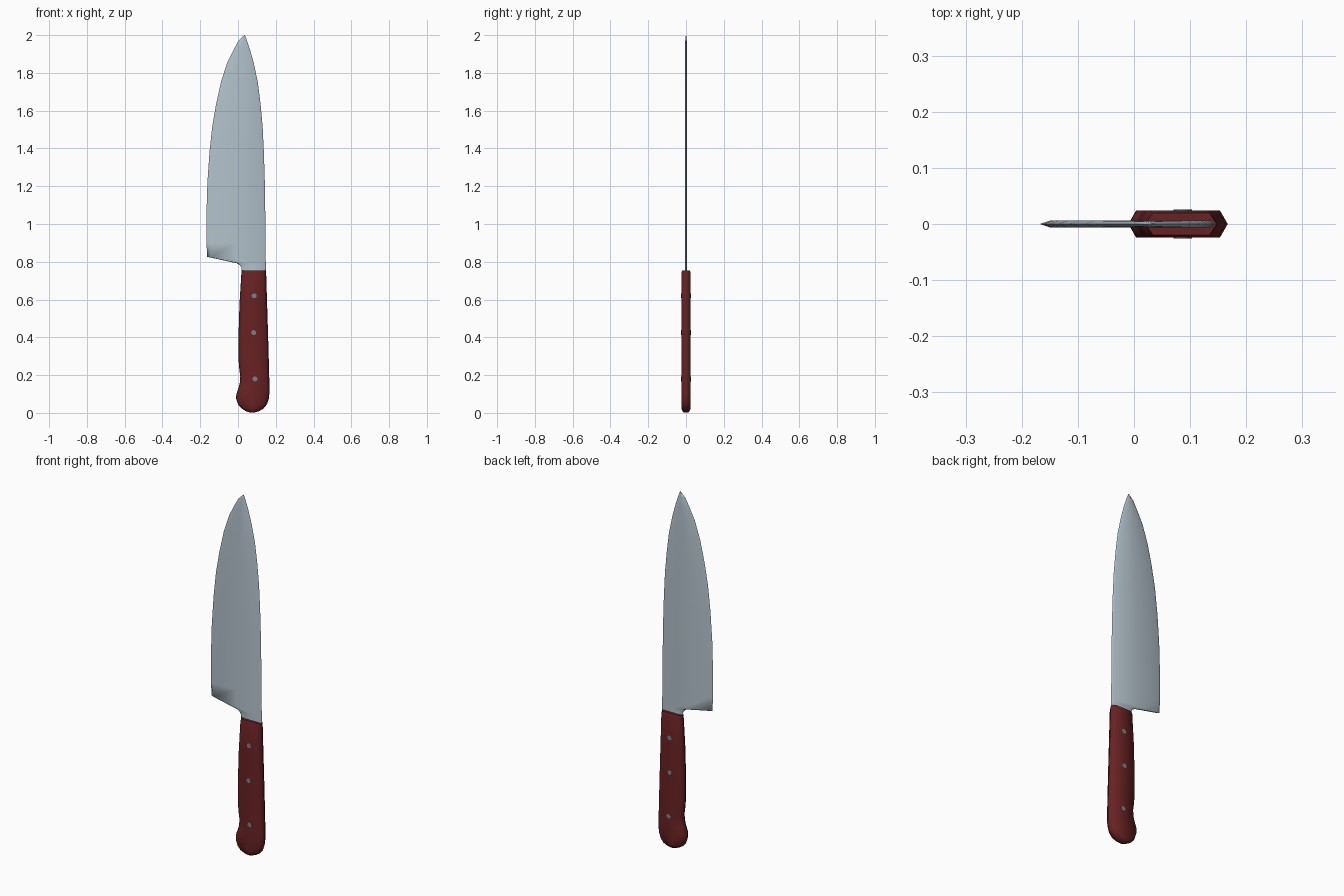
import bpy, bmesh, math


def material(name, rgb):
    m = bpy.data.materials.new(name)
    m.diffuse_color = (*rgb, 1)
    return m


red = material("dark red handle", (0.14, 0.016, 0.017))
steel = material("blade steel", (0.45, 0.54, 0.60))
grey = material("rivet grey", (0.19, 0.22, 0.27))


def loft(name, rows, bevel_l, bevel_r, mat):
    """Rows of (left x, left z, right x, right z, half thickness), bottom to top."""
    bm = bmesh.new()
    rings = []
    for xl, zl, xr, zr, t in rows:
        w = xr - xl
        fl, fr = min(bevel_l / w, 0.35), min(bevel_r / w, 0.35)
        section = [(0, 0), (fl, -t), (0.5, -t), (1 - fr, -t),
                   (1, 0), (1 - fr, t), (0.5, t), (fl, t)]
        rings.append([bm.verts.new((xl + w * f, y, zl + (zr - zl) * f)) for f, y in section])
    for a, b in zip(rings, rings[1:]):
        for i in range(8):
            j = (i + 1) % 8
            bm.faces.new((a[i], a[j], b[j], b[i]))
    bm.faces.new(rings[0][::-1])
    bm.faces.new(rings[-1])
    bmesh.ops.recalc_face_normals(bm, faces=bm.faces)
    me = bpy.data.meshes.new(name)
    bm.to_mesh(me)
    bm.free()
    me.materials.append(mat)
    ob = bpy.data.objects.new(name, me)
    bpy.context.collection.objects.link(ob)
    smooth(ob)
    return ob


def smooth(ob):
    bpy.ops.object.select_all(action='DESELECT')
    bpy.context.view_layer.objects.active = ob
    ob.select_set(True)
    bpy.ops.object.shade_smooth_by_angle(angle=math.radians(70))


# Blade: neck, slanted heel, then curved edge and spine up to the tip
T = 0.006
loft("blade", [
    (0.022, 0.74, 0.147, 0.74, T),
    (0.018, 0.768, 0.147, 0.76, T),
    (0.010, 0.782, 0.147, 0.775, T),
    (-0.005, 0.792, 0.147, 0.785, T),
    (-0.163, 0.826, 0.147, 0.792, T),
    (-0.167, 0.90, 0.146, 0.90, T),
    (-0.168, 1.02, 0.145, 1.02, T),
    (-0.162, 1.22, 0.142, 1.22, T),
    (-0.151, 1.38, 0.137, 1.38, T),
    (-0.136, 1.52, 0.130, 1.52, T),
    (-0.115, 1.64, 0.119, 1.64, T),
    (-0.088, 1.76, 0.105, 1.75, T),
    (-0.055, 1.86, 0.084, 1.85, 0.0055),
    (-0.022, 1.925, 0.063, 1.925, 0.005),
    (0.003, 1.97, 0.048, 1.97, 0.004),
    (0.031, 1.997, 0.036, 2.0, 0.001),
], 0.018, 0.010, steel)

# Handle: rounded butt, finger hook, then a straight grip
H = 0.0245
loft("handle", [
    (0.062, 0.002, 0.088, 0.002, 0.012),
    (0.042, 0.009, 0.112, 0.009, 0.019),
    (0.018, 0.024, 0.136, 0.024, H),
    (0.000, 0.045, 0.153, 0.045, H),
    (-0.010, 0.075, 0.163, 0.075, H),
    (-0.009, 0.10, 0.167, 0.11, H),
    (0.002, 0.130, 0.167, 0.14, H),
    (0.010, 0.16, 0.166, 0.17, H),
    (0.012, 0.195, 0.165, 0.20, H),
    (0.007, 0.23, 0.164, 0.235, H),
    (0.003, 0.28, 0.163, 0.28, H),
    (0.003, 0.42, 0.159, 0.42, H),
    (0.008, 0.58, 0.154, 0.58, H),
    (0.018, 0.742, 0.149, 0.742, H),
    (0.020, 0.755, 0.148, 0.755, 0.020),
], 0.014, 0.014, red)

# Rivets running through the handle, just proud of both sides
for i, (x, z) in enumerate([(0.09, 0.18), (0.083, 0.425), (0.085, 0.62)]):
    bpy.ops.mesh.primitive_cylinder_add(vertices=16, radius=0.013, depth=0.051,
                                        location=(x, 0, z), rotation=(math.pi / 2, 0, 0))
    ob = bpy.context.object
    ob.name = f"rivet_{i + 1}"
    ob.data.materials.append(grey)
    smooth(ob)
